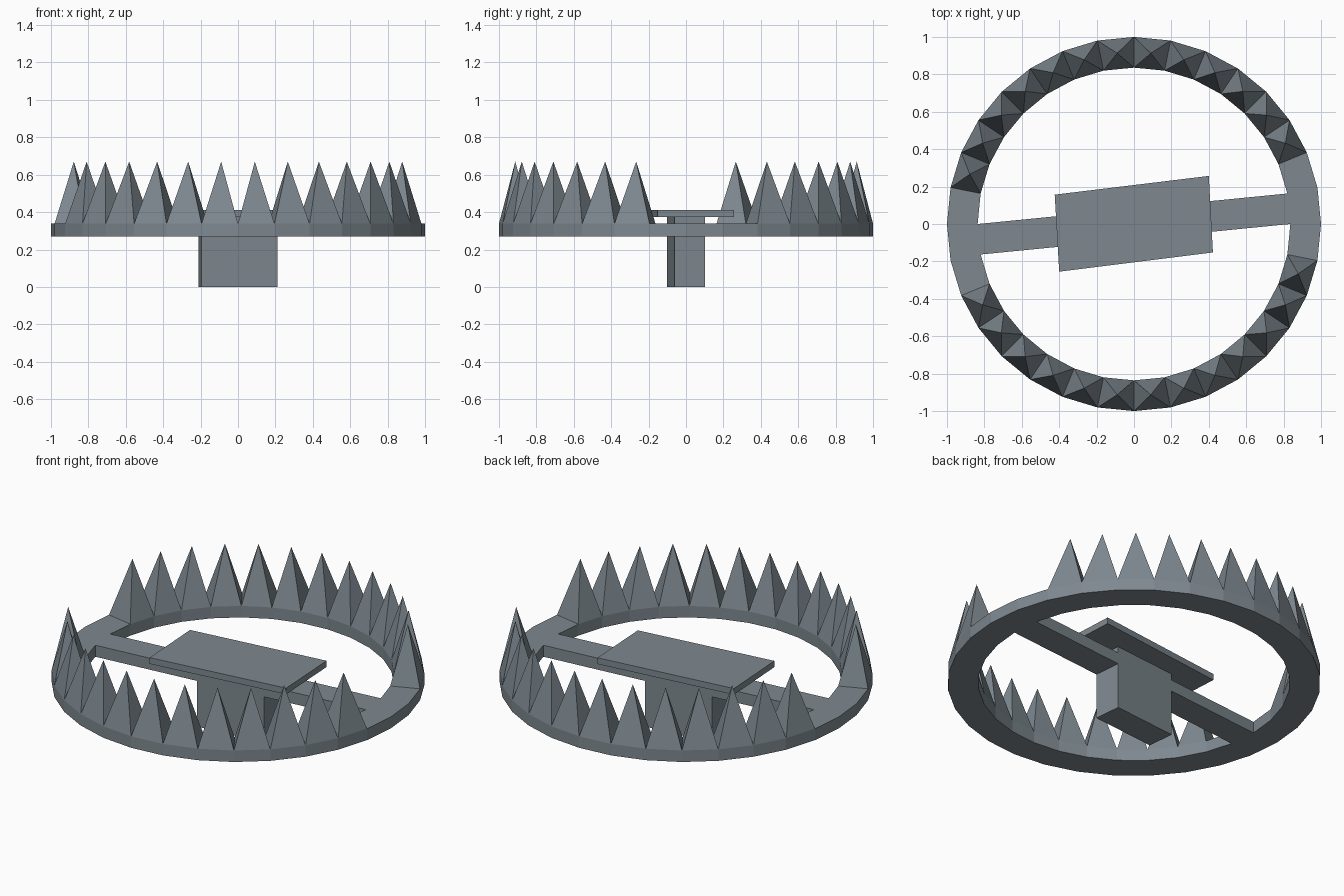
import bpy, bmesh
from math import sin, cos, pi

if "Cube" in bpy.data.objects:
    bpy.data.objects.remove(bpy.data.objects["Cube"])

N = 32
STEP = 2 * pi / N
TILT = STEP / 2
R_OUT, R_IN = 1.0, 0.836
Z0, Z1, TIP = 0.27, 0.338, 0.67

# Blue-grey steel
steel = bpy.data.materials.new("steel")
steel.diffuse_color = (0.21, 0.25, 0.28, 1)
steel.use_nodes = True
steel.node_tree.nodes["Principled BSDF"].inputs["Base Color"].default_value = steel.diffuse_color


def finish(bm, name):
    bmesh.ops.recalc_face_normals(bm, faces=bm.faces)
    mesh = bpy.data.meshes.new(name)
    bm.to_mesh(mesh)
    bm.free()
    mesh.materials.append(steel)
    obj = bpy.data.objects.new(name, mesh)
    bpy.context.collection.objects.link(obj)
    return obj


def slab(name, corners, z0, z1):
    bm = bmesh.new()
    base = bm.faces.new([bm.verts.new((x, y, z0)) for x, y in corners])
    ext = bmesh.ops.extrude_face_region(bm, geom=[base], use_keep_orig=True)
    verts = [v for v in ext["geom"] if isinstance(v, bmesh.types.BMVert)]
    bmesh.ops.translate(bm, verts=verts, vec=(0, 0, z1 - z0))
    return finish(bm, name)


def tilted_rect(hl, hw):
    c, s = cos(TILT), sin(TILT)
    return [(x * c - y * s, x * s + y * c)
            for x, y in ((-hl, -hw), (hl, -hw), (hl, hw), (-hl, hw))]


# Jaw ring, with a spike on each segment except three at each hinge end
bm = bmesh.new()
profile = ((R_OUT, Z0), (R_OUT, Z1), (R_IN, Z1), (R_IN, Z0))
rings = [[bm.verts.new((r * cos(i * STEP), r * sin(i * STEP), z))
          for r, z in profile] for i in range(N)]
teeth = []
for i in range(N):
    a, b = rings[i], rings[(i + 1) % N]
    for k in range(4):
        # Leave the inner wall open where the crossbar joins
        if k == 2 and i % (N // 2) == 0:
            continue
        m = (k + 1) % 4
        face = bm.faces.new((a[k], b[k], b[m], a[m]))
        if k == 1 and i % (N // 2) not in (0, 1, N // 2 - 1):
            teeth.append(face)
tips = bmesh.ops.poke(bm, faces=teeth)["verts"]
for v in tips:
    v.co.z = TIP
finish(bm, "toothed_jaw_ring")

# Crossbar spanning the ring, as wide as one inner segment
half_width = R_IN * sin(TILT)
slab("crossbar", tilted_rect(R_IN * cos(TILT), half_width), Z0, Z1)

# Central post under the pressure plate
slab("center_post", tilted_rect(0.205, half_width), 0.0, 0.375)

# Slightly skewed pressure plate
slab("pressure_plate", [(-0.40, -0.255), (0.422, -0.152),
                        (0.40, 0.257), (-0.424, 0.157)], 0.375, 0.412)
